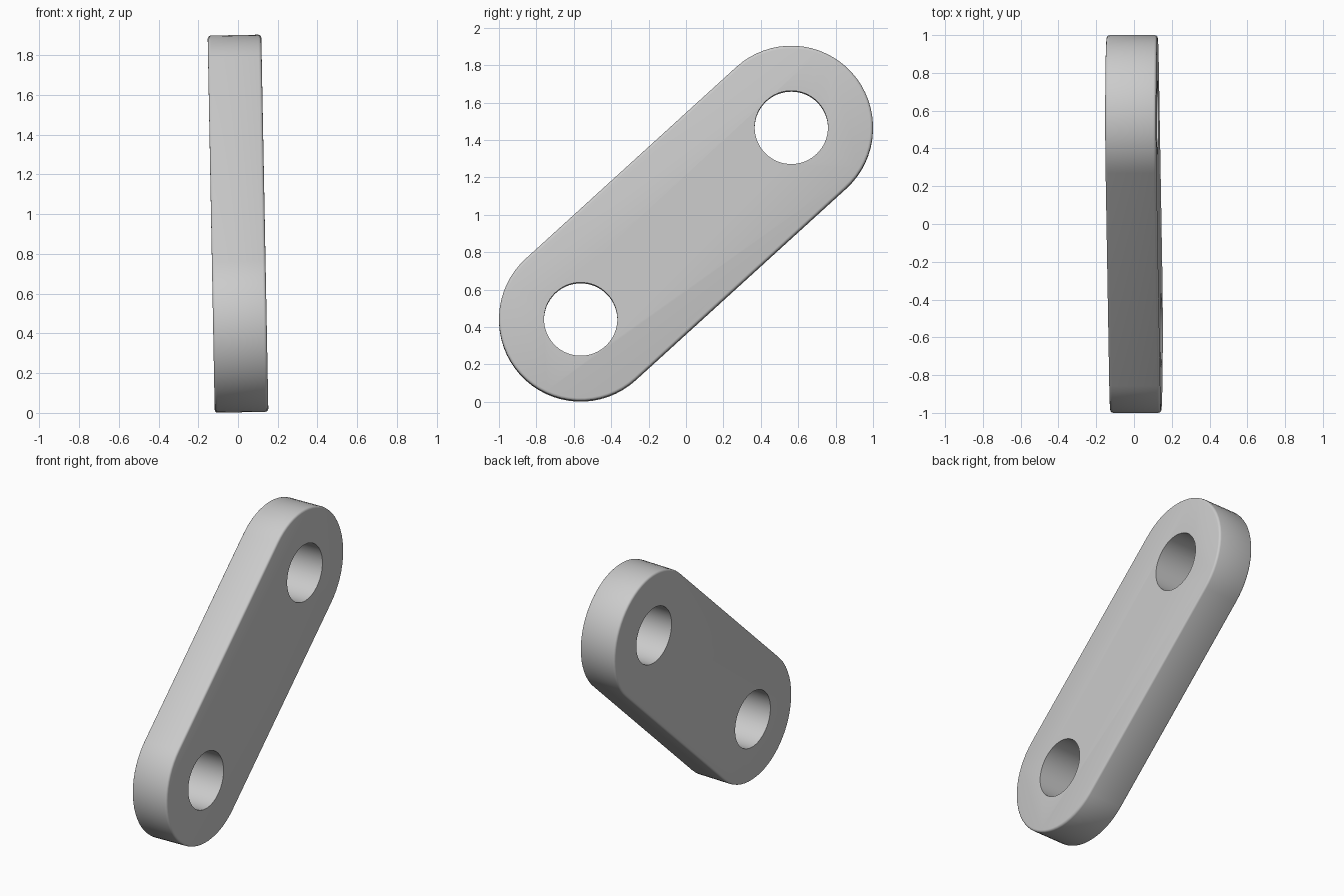
import bpy, bmesh, math
from mathutils import Vector

cube = bpy.data.objects.get("Cube")
if cube:
    bpy.data.objects.remove(cube, do_unlink=True)

THICK, RADIUS, HOLE = 0.27, 0.437, 0.196
END = Vector((0, 0.563, 0.5125))      # pin centre, mirrored for the other end
SLOPE = math.atan2(END.z, END.y)
SEGS = 32

grey = bpy.data.materials.new("plain grey")
grey.use_nodes = True
colour = (0.6, 0.6, 0.6, 1)
grey.diffuse_color = colour
grey.node_tree.nodes["Principled BSDF"].inputs["Base Color"].default_value = colour


def prism(name, outline, depth):
    """Extrude a closed outline in the YZ plane evenly along X."""
    bm = bmesh.new()
    face = bm.faces.new([bm.verts.new((-depth / 2, p.y, p.z)) for p in outline])
    side = bmesh.ops.extrude_face_region(bm, geom=[face])["geom"]
    bmesh.ops.translate(bm, vec=(depth, 0, 0),
                        verts=[v for v in side if isinstance(v, bmesh.types.BMVert)])
    bmesh.ops.recalc_face_normals(bm, faces=bm.faces)
    mesh = bpy.data.meshes.new(name)
    bm.to_mesh(mesh)
    bm.free()
    mesh.materials.append(grey)
    obj = bpy.data.objects.new(name, mesh)
    bpy.context.collection.objects.link(obj)
    return obj


def arc(centre, radius, start, sweep, count):
    return [centre + radius * Vector((0, math.cos(a), math.sin(a)))
            for a in (start + sweep * i / count for i in range(count + 1))]


# Link plate: two half circles joined by straight sides
outline = (arc(END, RADIUS, SLOPE - math.pi / 2, math.pi, SEGS)
           + arc(-END, RADIUS, SLOPE + math.pi / 2, math.pi, SEGS))
plate = prism("link_plate", outline, THICK)
bevel = plate.modifiers.new("rounded rim", "BEVEL")
bevel.width, bevel.segments = 0.015, 3
bevel.limit_method, bevel.angle_limit = "ANGLE", math.radians(40)

# Pin holes through both ends
cutters = []
for name, centre in (("upper_hole", END), ("lower_hole", -END)):
    cutter = prism(name, arc(centre, HOLE, 0, math.tau, 2 * SEGS)[:-1], 2 * THICK)
    cutter.hide_render = True
    cut = plate.modifiers.new(name, "BOOLEAN")
    cut.operation, cut.solver, cut.object = "DIFFERENCE", "EXACT", cutter
    cutters.append(cutter)

bpy.ops.object.select_all(action="DESELECT")
plate.select_set(True)
bpy.context.view_layer.objects.active = plate
for mod in list(plate.modifiers):
    bpy.ops.object.modifier_apply(modifier=mod.name)
for cutter in cutters:
    bpy.data.objects.remove(cutter, do_unlink=True)
bpy.ops.object.shade_smooth_by_angle(angle=math.radians(35))

# Slight lean, standing on the ground
plate.rotation_euler.y = -0.0188
plate.location.z = 0.952
